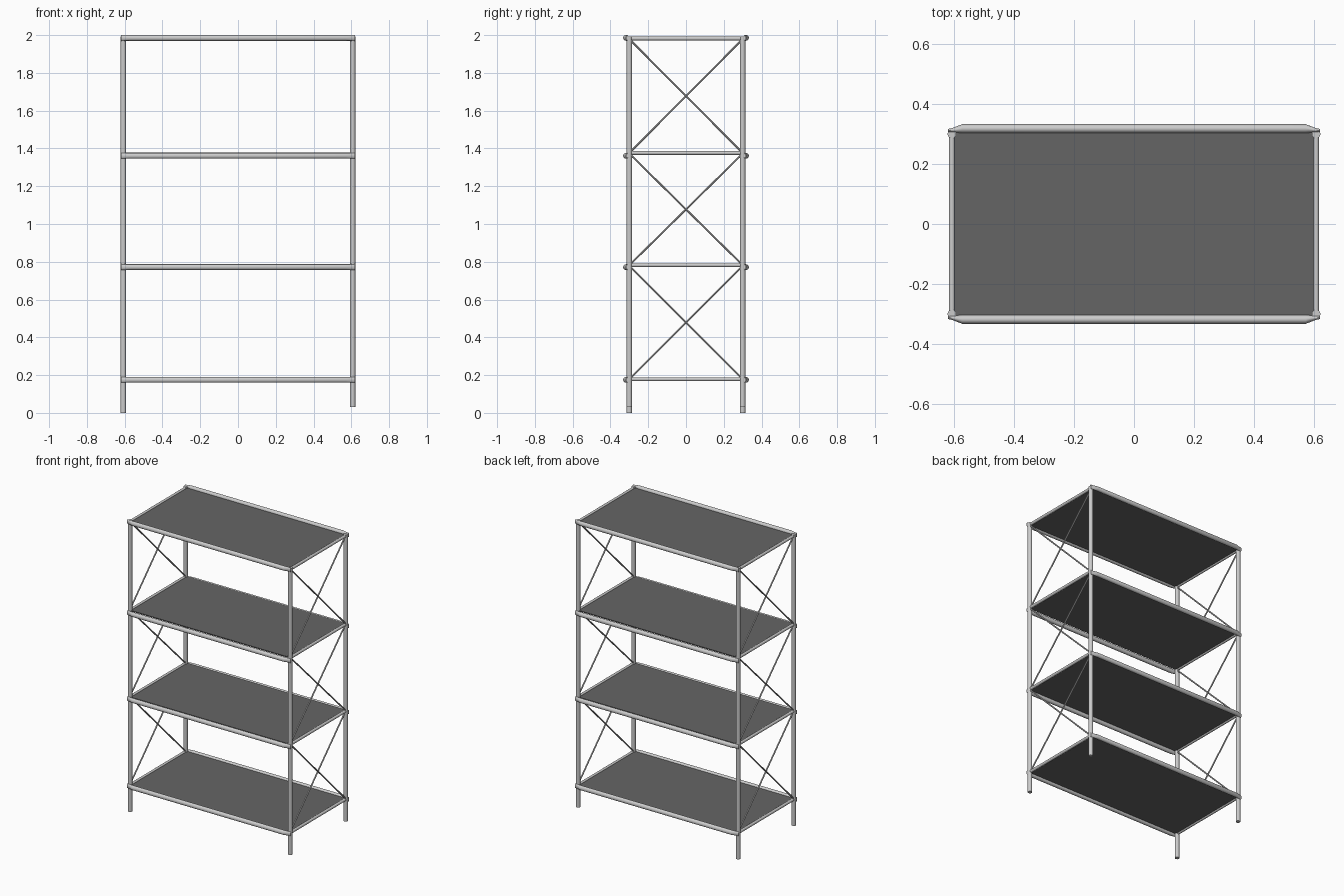
import bpy, bmesh, math
from mathutils import Vector

if "Cube" in bpy.data.objects:
    bpy.data.objects.remove(bpy.data.objects["Cube"])

SIDES = 16


def loft(name, rings):
    """Closed tube along a list of rings of points."""
    bm = bmesh.new()
    loops = [[bm.verts.new(p) for p in ring] for ring in rings]
    n = len(loops[0])
    for a, b in zip(loops, loops[1:]):
        for i in range(n):
            j = (i + 1) % n
            bm.faces.new((a[i], a[j], b[j], b[i]))
    bm.faces.new(loops[0])
    bm.faces.new(loops[-1])
    bmesh.ops.recalc_face_normals(bm, faces=bm.faces)
    me = bpy.data.meshes.new(name)
    bm.to_mesh(me)
    bm.free()
    ob = bpy.data.objects.new(name, me)
    bpy.context.collection.objects.link(ob)
    me.shade_smooth()
    me.set_sharp_from_angle(angle=math.radians(35))
    return ob


def rod(name, p, q, r, sides=SIDES):
    p, q = Vector(p), Vector(q)
    rot = (q - p).to_track_quat('Z', 'Y')
    ring = [rot @ Vector((r * math.cos(2 * math.pi * i / sides),
                          r * math.sin(2 * math.pi * i / sides), 0)) for i in range(sides)]
    return loft(name, [[p + v for v in ring], [q + v for v in ring]])


def flat_end_rail(name, side, z, r):
    """Long tube whose ends are squashed against the posts."""
    rings = []
    for x, y, half in ((-0.62, 0.312, 0.005), (-0.605, 0.313, 0.007), (-0.572, 0.318, r),
                       (0.572, 0.318, r), (0.605, 0.313, 0.007), (0.62, 0.312, 0.005)):
        rings.append([(x, side * y + half * math.cos(2 * math.pi * i / SIDES),
                       z + r * math.sin(2 * math.pi * i / SIDES)) for i in range(SIDES)])
    return loft(name, rings)


dark = bpy.data.materials.new("dark_panel")
dark.diffuse_color = (0.13, 0.13, 0.13, 1)
dark.use_nodes = True
dark.node_tree.nodes["Principled BSDF"].inputs["Base Color"].default_value = dark.diffuse_color

long_z = [0.175, 0.772, 1.361, 1.985]
short_z = [0.178, 0.782, 1.376, 1.982]
X, Y = 0.607, 0.3

# posts: the right pair ends slightly higher than the left pair
for sx, side, bottom in ((-1, "left", 0.0), (1, "right", 0.03)):
    for sy, end in ((-1, "front"), (1, "back")):
        rod(f"{end}_{side}_post", (sx * X, sy * Y, bottom), (sx * X, sy * Y, 1.992), 0.0145)

for k in range(4):
    # front and back rails
    for sy, end in ((-1, "front"), (1, "back")):
        flat_end_rail(f"{end}_rail_{k + 1}", sy, long_z[k], 0.015)
    # side rails
    for sx, side in ((-1, "left"), (1, "right")):
        rod(f"{side}_rail_{k + 1}", (sx * X, -Y, short_z[k]), (sx * X, Y, short_z[k]), 0.010)
    # shelf panel
    z, t = short_z[k], 0.003
    corners = [(-0.603, -0.306), (0.603, -0.306), (0.603, 0.306), (-0.603, 0.306)]
    panel = loft(f"shelf_panel_{k + 1}", [[(x, y, z + s * t) for x, y in corners] for s in (-1, 1)])
    panel.data.materials.append(dark)

# crossed braces on both ends
for sx, side in ((-1, "left"), (1, "right")):
    for k in range(3):
        lo, hi = short_z[k] + 0.005, short_z[k + 1] - 0.008
        for s, tag in ((-1, "a"), (1, "b")):
            x = sx * X + s * 0.003
            rod(f"{side}_brace_{k + 1}{tag}", (x, s * 0.295, lo), (x, -s * 0.295, hi), 0.005, 8)
